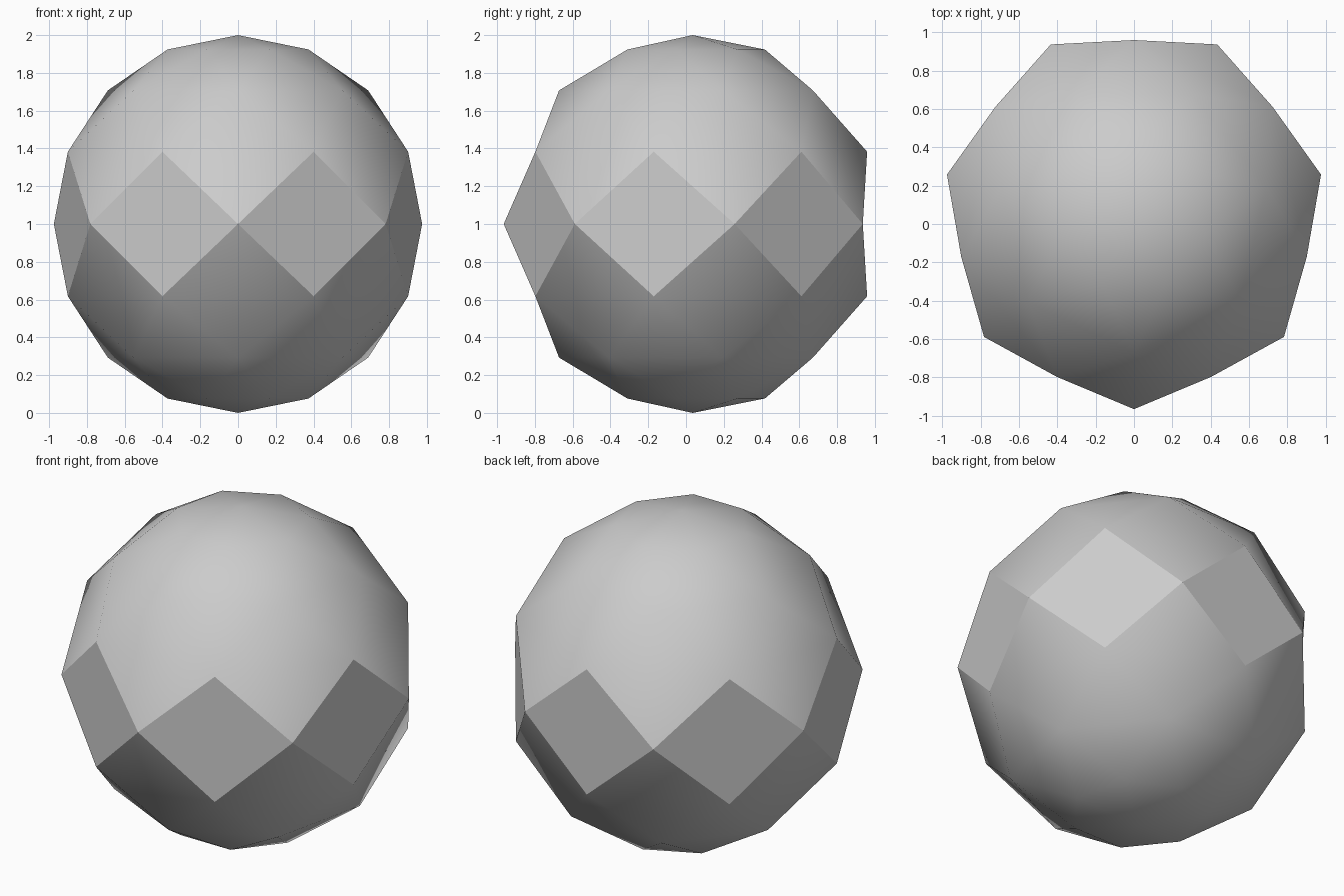
import bpy, bmesh
from math import sin, cos, pi, radians

cube = bpy.data.objects.get("Cube")
if cube:
    bpy.data.objects.remove(cube, do_unlink=True)

SIDES = 7          # vertices in each ring
STEPS = 4          # rings from the equator to each pole
OFFSET_Y = 0.035   # centres the odd-sided plan on y = 0

# One plain material
grey = bpy.data.materials.new("light grey")
grey.use_nodes = True
colour = (0.6, 0.6, 0.6, 1)
grey.diffuse_color = colour
grey.node_tree.nodes["Principled BSDF"].inputs["Base Color"].default_value = colour

bm = bmesh.new()

# Staggered rings, each turned half a side from the one below
rings = {}
for k in range(1 - STEPS, STEPS):
    lat = k * pi / (2 * STEPS)
    turn = 0.5 * (k % 2)
    rings[k] = []
    for i in range(SIDES):
        a = -pi / 2 + (i + turn) * 2 * pi / SIDES
        rings[k].append(bm.verts.new(
            (cos(lat) * cos(a), cos(lat) * sin(a) + OFFSET_Y, 1 + sin(lat))))
for k, z in ((STEPS, 2), (-STEPS, 0)):
    rings[k] = [bm.verts.new((0, OFFSET_Y, z))] * SIDES

# Diamonds between three neighbouring rings, folded along their level diagonal
for k in range(1 - STEPS, STEPS):
    for i in range(SIDES):
        left, right = rings[k][i], rings[k][(i + 1) % SIDES]
        j = (i + (k % 2 == 1)) % SIDES
        bottom, top = rings[k - 1][j], rings[k + 1][j]
        if k == 0:
            bm.faces.new((left, bottom, right, top))
        else:
            bm.faces.new((left, bottom, right))
            bm.faces.new((left, right, top))

mesh = bpy.data.meshes.new("faceted_ball")
bm.to_mesh(mesh)
bm.free()
mesh.materials.append(grey)
ball = bpy.data.objects.new("faceted_ball", mesh)
bpy.context.collection.objects.link(ball)

# Crisp diamonds round the middle, soft caps above and below
bpy.context.view_layer.objects.active = ball
ball.select_set(True)
bpy.ops.object.shade_smooth_by_angle(angle=radians(30))
